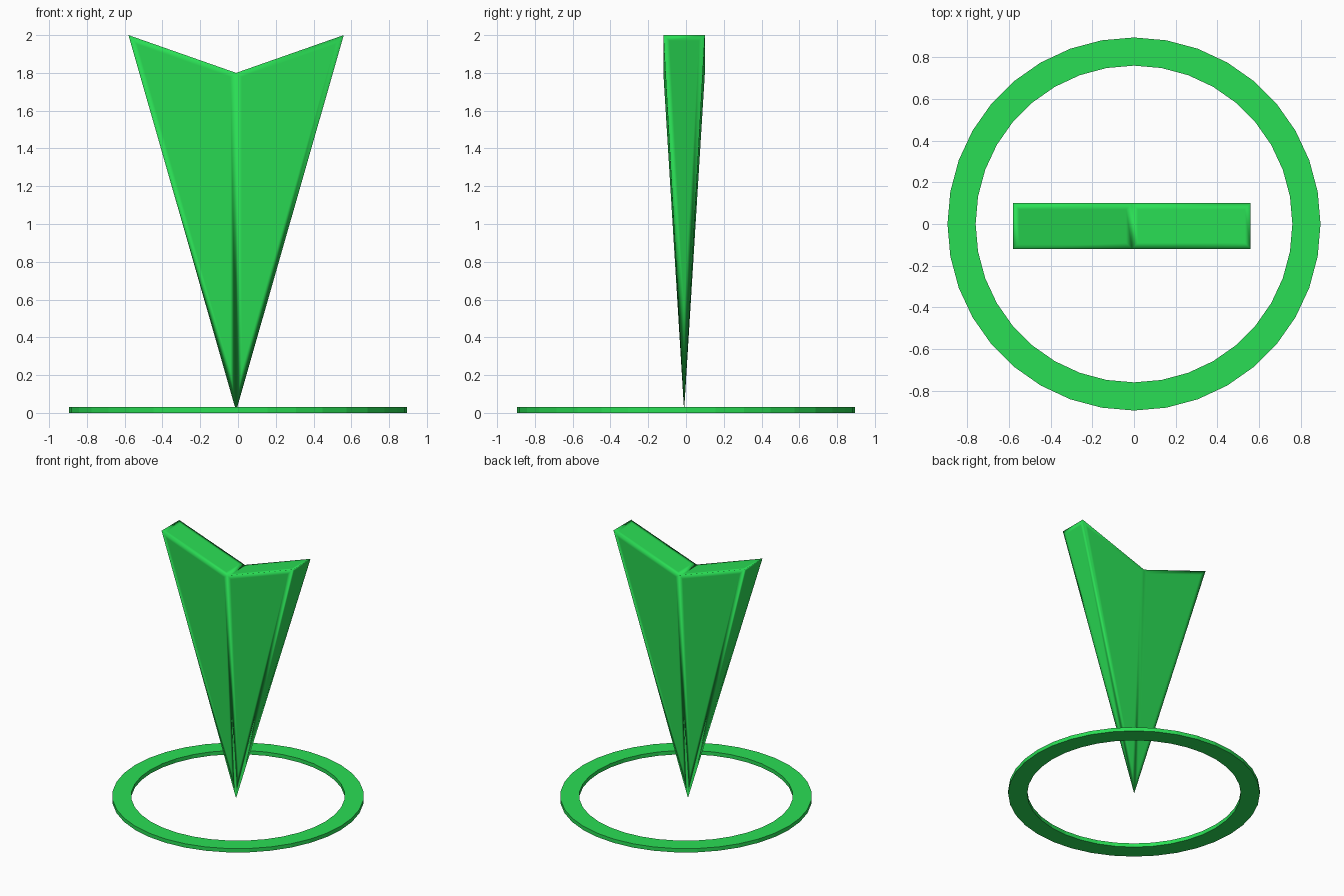
import bpy, bmesh
from math import cos, sin, tau

if "Cube" in bpy.data.objects:
    bpy.data.objects.remove(bpy.data.objects["Cube"])

green = bpy.data.materials.new("green")
green.diffuse_color = (0.023, 0.73, 0.09, 1)
green.use_nodes = True
green.node_tree.nodes["Principled BSDF"].inputs["Base Color"].default_value = green.diffuse_color


def make_object(name, bm):
    bmesh.ops.recalc_face_normals(bm, faces=bm.faces)
    mesh = bpy.data.meshes.new(name)
    bm.to_mesh(mesh)
    bm.free()
    mesh.materials.append(green)
    obj = bpy.data.objects.new(name, mesh)
    bpy.context.collection.objects.link(obj)
    return obj


# Arrow: notched wedge narrowing to a single point
CX, CY, HALF_W, HALF_D = -0.01, -0.01, 0.57, 0.11
bm = bmesh.new()
tip = bm.verts.new((CX, CY, 0.01))
rows = []
for y in (CY - HALF_D, CY + HALF_D):
    rows.append([bm.verts.new((CX + dx, y, z))
                 for dx, z in ((-HALF_W, 2.0), (0, 1.8), (HALF_W, 2.0))])
front, back = rows
for i in range(2):
    bm.faces.new((front[i], front[i + 1], back[i + 1], back[i]))
    for row in rows:
        bm.faces.new((row[i], row[i + 1], tip))
for i in (0, 2):
    bm.faces.new((front[i], back[i], tip))
bmesh.ops.recalc_face_normals(bm, faces=bm.faces)

# Holding loops give softly shaded edges on the sharp outline
bmesh.ops.inset_individual(bm, faces=bm.faces[:], thickness=0.03,
                           use_even_offset=True)
for f in bm.faces:
    f.smooth = True
make_object("arrow", bm)

# Flat ground ring, swept from a rectangular section
SIDES, INNER, OUTER, HEIGHT = 36, 0.76, 0.895, 0.03
section = ((OUTER, 0), (OUTER, HEIGHT), (INNER, HEIGHT), (INNER, 0))
bm = bmesh.new()
loops = [[bm.verts.new((r * cos(tau * k / SIDES), r * sin(tau * k / SIDES), z))
          for r, z in section] for k in range(SIDES)]
for k in range(SIDES):
    a, b = loops[k], loops[(k + 1) % SIDES]
    for j in range(4):
        n = (j + 1) % 4
        bm.faces.new((a[j], b[j], b[n], a[n]))
make_object("ground_ring", bm)
